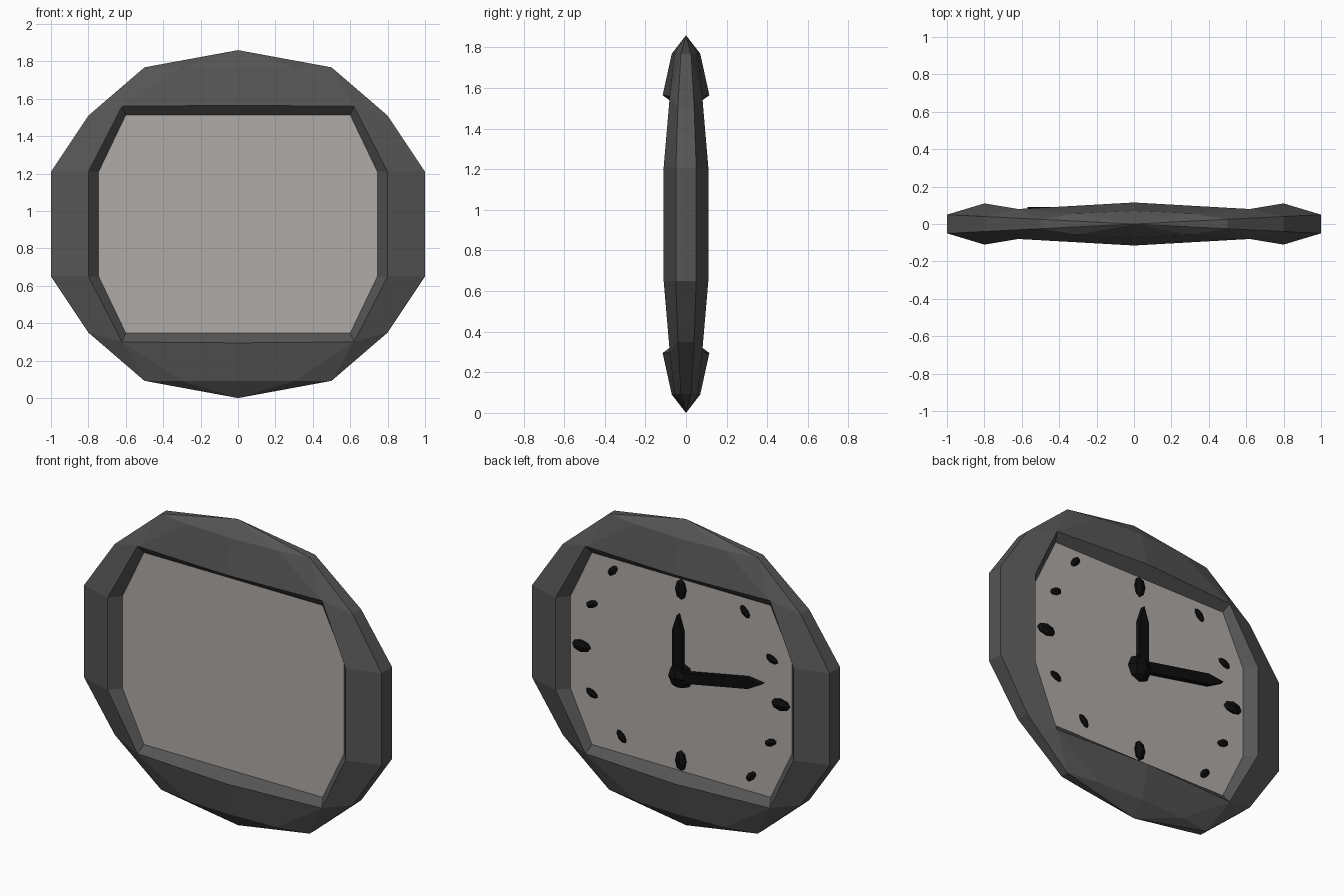
import bpy, bmesh, math
from mathutils import Matrix, Vector

if "Cube" in bpy.data.objects:
    bpy.data.objects.remove(bpy.data.objects["Cube"])

MID = 0.93      # height of the clock centre
FACE = 0.045    # depth of the dial surface


def material(name, rgb):
    m = bpy.data.materials.new(name)
    m.diffuse_color = (*rgb, 1)
    m.use_nodes = True
    m.node_tree.nodes["Principled BSDF"].inputs["Base Color"].default_value = m.diffuse_color
    return m


GREY = material("dark_grey", (0.09, 0.09, 0.09))
DIAL = material("warm_light_grey", (0.43, 0.405, 0.385))
BLACK = material("black", (0.004, 0.004, 0.004))


def finish(bm, name, mats):
    bmesh.ops.recalc_face_normals(bm, faces=bm.faces)
    me = bpy.data.meshes.new(name)
    bm.to_mesh(me)
    bm.free()
    for m in mats:
        me.materials.append(m)
    ob = bpy.data.objects.new(name, me)
    bpy.context.collection.objects.link(ob)
    return ob


# Case and dials: one eighth of the shape, mirrored on all three axes
P = {
    "A": (0, 0, .93), "B": (.5, .025, .838), "C": (.8, .04, .58),
    "D": (1, .05, .28), "E": (1, .05, 0),
    "b": (.5, 0, .838), "c": (.8, 0, .58), "d": (1, 0, .28), "e": (1, 0, 0),
    "M": (0, .07, .84), "N": (.3, .057, .84),
    "R": (0, .115, .635), "S": (.62, .08, .63), "T": (.8, .11, .28), "U": (.8, .11, 0),
    "F": (0, FACE, .583), "G": (.6, FACE, .583), "H": (.745, FACE, .28),
    "I": (.745, FACE, 0), "O": (0, FACE, 0),
}
FACES = ["ABb", "BCcb", "CDdc", "DEed",            # outer band
         "ABN", "ANM", "MNSR", "NBS", "BCS", "CDTS", "DEUT",  # bevelled front
         "RSGF", "STHG", "TUIH",                   # inner lip
         "FGHIO"]                                  # dial
bm = bmesh.new()
for sx in (1, -1):
    for sy in (1, -1):
        for sz in (1, -1):
            vs = {k: bm.verts.new((x * sx, y * sy, z * sz + MID))
                  for k, (x, y, z) in P.items()}
            for f in FACES:
                face = bm.faces.new([vs[k] for k in f])
                face.material_index = 1 if f == "FGHIO" else 0
bmesh.ops.remove_doubles(bm, verts=bm.verts, dist=0.0005)
finish(bm, "clock_case", [GREY, DIAL])


# Small faceted studs on the back dial; u runs to the right as seen from behind
def stud(name, u, z, length, width, depth, angle, segs=6):
    bm = bmesh.new()
    bmesh.ops.create_uvsphere(bm, u_segments=segs, v_segments=4, radius=1)
    mat = (Matrix.Translation((-u, FACE, z)) @ Matrix.Rotation(-angle, 4, 'Y')
           @ Matrix.Diagonal((width / 2, depth, length / 2, 1)))
    bmesh.ops.transform(bm, matrix=mat, verts=bm.verts)
    finish(bm, name, [BLACK])


MARKS = [(0, 1.45), (.43, 1.43), (.61, 1.19), (.67, .93), (.6, .68), (.47, .44),
         (0, .41), (-.4, .45), (-.6, .66), (-.67, .93), (-.6, 1.2), (-.46, 1.44)]
for i, (u, z) in enumerate(MARKS):
    big = i % 3 == 0
    stud(f"hour_mark_{i}", u, z, .125 if big else .085, .08 if big else .05,
         .025 if big else .018, -math.atan2(u, z - MID))
stud("hub", 0, MID, .16, .16, .065, 0, 8)


# Pointed hands
def hand(name, u, z, width, y0, y1):
    tip = Vector((-u, 0, z - MID))
    side = Vector((tip.z, 0, -tip.x)).normalized() * width / 2
    base = Vector((0, 0, MID))
    neck = tip * (1 - .1 / tip.length)
    outline = [base + side, base + neck + side, base + tip, base + neck - side, base - side]
    bm = bmesh.new()
    face = bm.faces.new([bm.verts.new(p + Vector((0, y0, 0))) for p in outline])
    ext = bmesh.ops.extrude_face_region(bm, geom=[face])
    bmesh.ops.translate(bm, vec=(0, y1 - y0, 0),
                        verts=[v for v in ext["geom"] if isinstance(v, bmesh.types.BMVert)])
    finish(bm, name, [BLACK])


hand("hour_hand", 0, 1.31, .065, .06, .09)
hand("minute_hand", .57, 1.04, .065, .06, .09)
